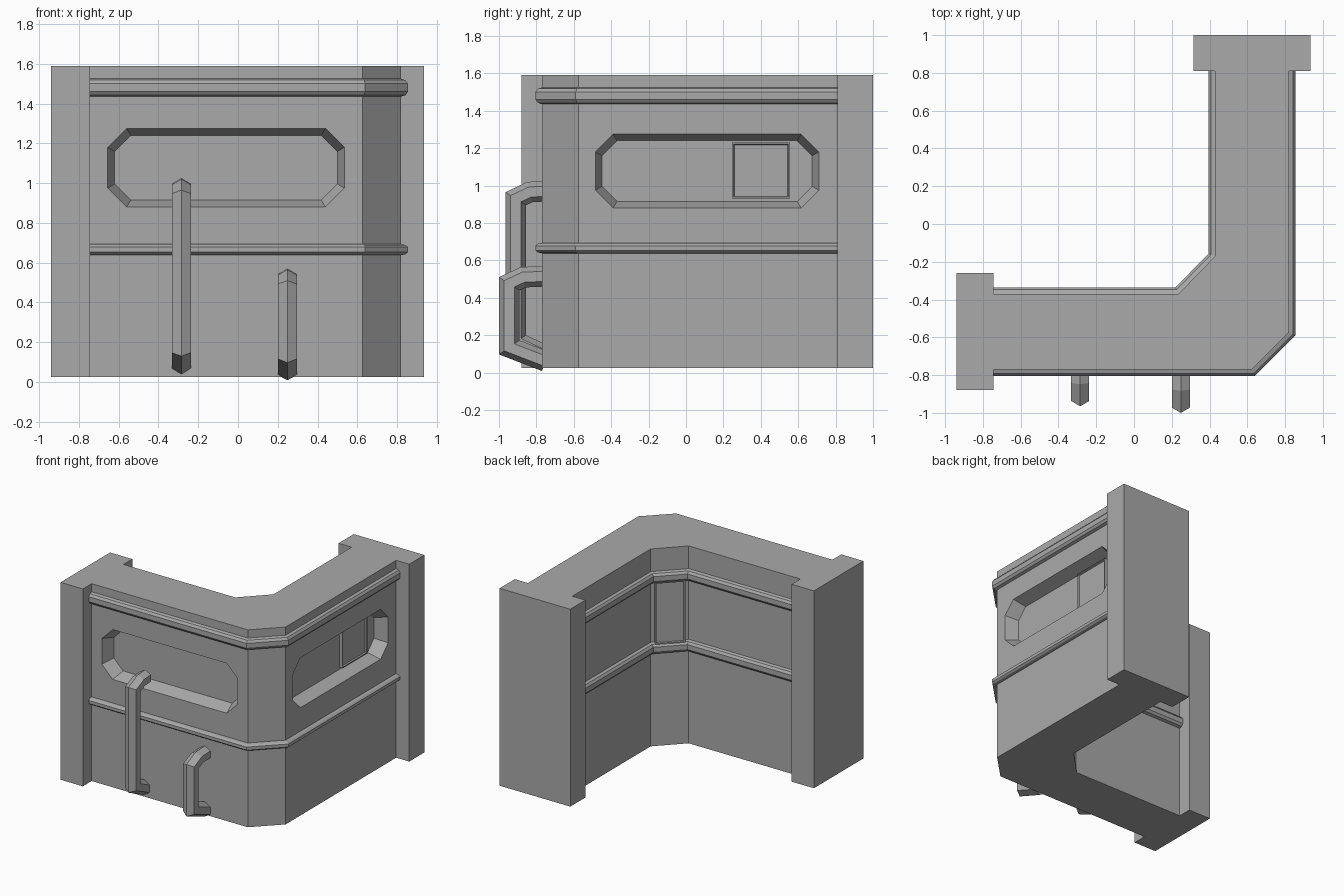
import bpy, bmesh
from mathutils import Vector, Matrix

cube = bpy.data.objects.get("Cube")
if cube:
    bpy.data.objects.remove(cube, do_unlink=True)

grey = bpy.data.materials.new("plain_grey")
grey.use_nodes = True
grey.diffuse_color = (0.4, 0.4, 0.4, 1)
grey.node_tree.nodes["Principled BSDF"].inputs["Base Color"].default_value = (0.4, 0.4, 0.4, 1)

BOTTOM, TOP = 0.025, 1.59


def finish(name, bm):
    bmesh.ops.recalc_face_normals(bm, faces=bm.faces)
    mesh = bpy.data.meshes.new(name)
    bm.to_mesh(mesh)
    bm.free()
    mesh.materials.append(grey)
    obj = bpy.data.objects.new(name, mesh)
    bpy.context.collection.objects.link(obj)
    return obj


def loft(name, rings):
    """Join successive rings of points and cap both ends."""
    bm = bmesh.new()
    rows = [[bm.verts.new(p) for p in ring] for ring in rings]
    n = len(rows[0])
    for a, b in zip(rows, rows[1:]):
        for i in range(n):
            j = (i + 1) % n
            bm.faces.new((a[i], a[j], b[j], b[i]))
    bm.faces.new(rows[0])
    bm.faces.new(rows[-1])
    return finish(name, bm)


def sweep(name, path, profile, place):
    """Sweep (offset, height) points along a flat path with mitred corners."""
    pts = [Vector(p) for p in path]
    dirs = [(b - a).normalized() for a, b in zip(pts, pts[1:])]
    rings = []
    for i, p in enumerate(pts):
        d0, d1 = dirs[max(i - 1, 0)], dirs[min(i, len(dirs) - 1)]
        n0, n1 = Vector((d0.y, -d0.x)), Vector((d1.y, -d1.x))
        mitre = (n0 + n1) / (1 + n0.dot(n1))
        rings.append([place(*(p + mitre * o), h) for o, h in profile])
    return loft(name, rings)


def box(name, x0, x1, y0, y1):
    ring = [(x0, y0), (x1, y0), (x1, y1), (x0, y1)]
    return loft(name, [[(x, y, z) for x, y in ring] for z in (BOTTOM, TOP)])


# Corner wall
outer = [(-0.76, -0.77), (0.625, -0.77), (0.82, -0.575), (0.82, 0.82)]
inner = [(0.43, 0.82), (0.43, -0.17), (0.235, -0.37), (-0.76, -0.37)]
wall = loft("corner_wall", [[(x, y, z) for x, y in outer + inner] for z in (BOTTOM, TOP)])

# End pillars
box("left_pillar", -0.94, -0.745, -0.88, -0.26)
box("back_pillar", 0.315, 0.935, 0.81, 1.0)


# Recessed octagonal windows with sloping sides
def octagon(u0, u1, z0, z1, c):
    return [(u0 + c, z0), (u1 - c, z0), (u1, z0 + c), (u1, z1 - c),
            (u1 - c, z1), (u0 + c, z1), (u0, z1 - c), (u0, z0 + c)]


def recess(u0, u1, place):
    rings = []
    for depth in (-0.1, 0, 0.1):
        s = 0.035 * max(depth, 0) / 0.1
        rings.append([place(u, z, depth) for u, z in
                      octagon(u0 + s, u1 - s, 0.88 + s, 1.275 - s, 0.095 - s * 0.4)])
    cutter = loft("recess_cutter", rings)
    cutter.hide_render = True
    mod = wall.modifiers.new("recess", "BOOLEAN")
    mod.operation, mod.solver, mod.object = "DIFFERENCE", "EXACT", cutter
    bpy.context.view_layer.objects.active = wall
    bpy.ops.object.modifier_apply(modifier=mod.name)
    bpy.data.objects.remove(cutter, do_unlink=True)


recess(-0.655, 0.535, lambda u, z, d: (u, -0.77 + d, z))
recess(-0.485, 0.71, lambda u, z, d: (0.82 - d, u, z))


# Rails around both sides of the wall
def rail(name, path, z0, z1):
    h = z1 - z0
    half = [(-0.02, 0), (0, 0), (0.022, 0.08), (0.035, 0.28)]
    profile = [(o, z0 + t * h) for o, t in half] + [(o, z1 - t * h) for o, t in reversed(half)]
    sweep(name, path, profile, lambda u, v, w: (u, v, w))


rail("outer_upper_rail", outer, 1.435, 1.525)
rail("outer_lower_rail", outer, 0.638, 0.693)
rail("inner_upper_rail", inner, 1.32, 1.41)
rail("inner_lower_rail", inner, 0.76, 0.85)


# Bent hexagonal handles on the front
def handle(name, x, y, top, low):
    path = [(-0.75, top), (y + 0.075, top - 0.005), (y, top - 0.04),
            (y, low + 0.075), (-0.75, low)]
    hexagon = [(0.055, 0), (0.027, 0.048), (-0.027, 0.048),
               (-0.055, 0), (-0.027, -0.048), (0.027, -0.048)]
    sweep(name, path, hexagon, lambda u, v, w: (x + w, u, v))


handle("long_handle", -0.285, -0.91, 0.97, 0.09)
handle("short_handle", 0.248, -0.945, 0.515, 0.06)


# Framed panels: a thin plate with a shallow inset face
def panel(name, width, z0, z1, centre, angle):
    turn = Matrix.Rotation(angle, 3, "Z")
    rings = []
    for depth, s in ((-0.01, 0), (0.025, 0), (0.025, 0.008), (0.015, 0.012)):
        w = width / 2 - s
        ring = [(-w, z0 + s), (w, z0 + s), (w, z1 - s), (-w, z1 - s)]
        rings.append([turn @ Vector((u, -depth, z)) + Vector((*centre, 0)) for u, z in ring])
    loft(name, rings)


QUARTER = 1.5708
panel("window_panel", 0.31, 0.93, 1.23, (0.72, 0.401), QUARTER)
panel("inner_corner_panel", 0.22, 0.84, 1.33, (0.3325, -0.27), -1.5 * QUARTER)
